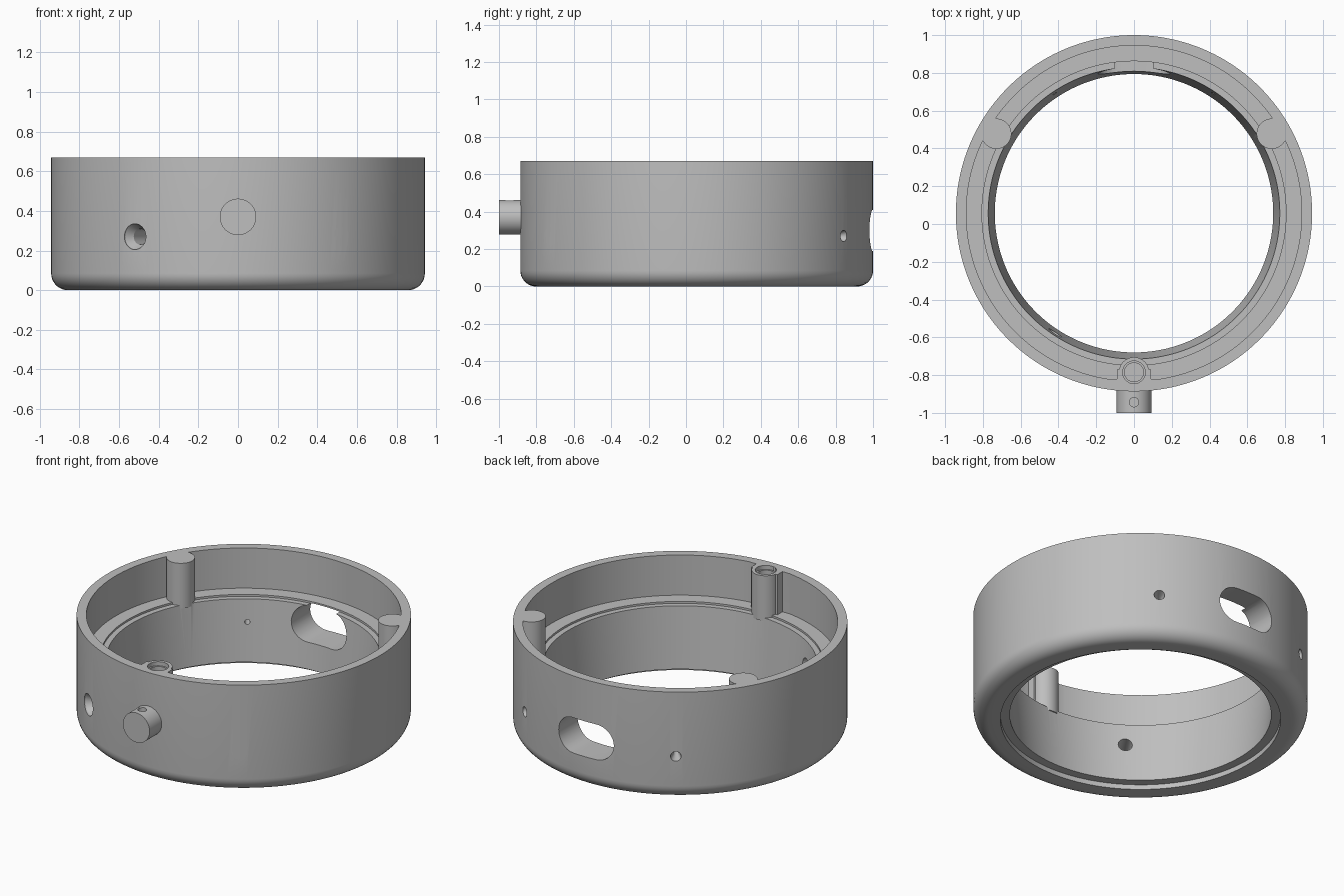
import bpy, bmesh, math
from mathutils import Matrix, Vector

if "Cube" in bpy.data.objects:
    bpy.data.objects.remove(bpy.data.objects["Cube"], do_unlink=True)

CY = 0.057      # ring centre in y
TOP = 0.67      # rim height
LEDGE = 0.42    # inner shelf height
R = 0.943       # outer radius

grey = bpy.data.materials.new("plain_grey")
grey.use_nodes = True
grey.diffuse_color = (0.52, 0.52, 0.52, 1)
grey.node_tree.nodes["Principled BSDF"].inputs["Base Color"].default_value = (0.52, 0.52, 0.52, 1)


def make(name, bm):
    bmesh.ops.recalc_face_normals(bm, faces=bm.faces)
    mesh = bpy.data.meshes.new(name)
    bm.to_mesh(mesh)
    bm.free()
    mesh.materials.append(grey)
    ob = bpy.data.objects.new(name, mesh)
    bpy.context.collection.objects.link(ob)
    return ob


def lathe(name, profile, matrix=None, steps=48, closed=False):
    """Spin (radius, height) points round z, then place the result."""
    bm = bmesh.new()
    verts = [bm.verts.new((r, 0, z)) for r, z in profile]
    edges = [bm.edges.new(p) for p in zip(verts, verts[1:])]
    if closed:
        edges.append(bm.edges.new((verts[-1], verts[0])))
    bmesh.ops.spin(bm, geom=verts + edges, cent=(0, 0, 0), axis=(0, 0, 1),
                   angle=math.tau, steps=steps, use_duplicate=False)
    bmesh.ops.remove_doubles(bm, verts=bm.verts, dist=0.0001)
    if matrix:
        bm.transform(matrix)
    return make(name, bm)


def rod(name, r, z0, z1, matrix, r_end=None):
    return lathe(name, [(0, z0), (r, z0), (r_end or r, z1), (0, z1)], matrix)


def box(name, lo, hi):
    bm = bmesh.new()
    bmesh.ops.create_cube(bm, size=1)
    lo, hi = Vector(lo), Vector(hi)
    bm.transform(Matrix.Translation((lo + hi) / 2) @ Matrix.Diagonal((*(hi - lo), 1)))
    return make(name, bm)


def combine(target, tool, operation):
    mod = target.modifiers.new(tool.name, "BOOLEAN")
    mod.operation, mod.solver, mod.object = operation, "EXACT", tool
    bpy.context.view_layer.objects.active = target
    bpy.ops.object.modifier_apply(modifier=mod.name)
    bpy.data.objects.remove(tool, do_unlink=True)


def radial(angle, z):
    """Frame whose z axis points out of the ring; angle is from the front towards +x."""
    return (Matrix.Translation((0, CY, z)) @ Matrix.Rotation(math.radians(angle), 4, "Z")
            @ Matrix.Rotation(math.pi / 2, 4, "X"))


# Ring body: rounded lower edge, bottom recess, tapered bore, stepped shelf
fillet = 0.085
arc = [math.radians(a) for a in range(0, 91, 10)]
profile = [(R - fillet + fillet * math.sin(a), fillet - fillet * math.cos(a)) for a in arc]
profile += [(R, TOP), (0.888, TOP), (0.888, LEDGE), (0.805, LEDGE), (0.805, LEDGE - 0.012),
            (0.772, LEDGE - 0.012), (0.737, 0.03), (0.79, 0.03), (0.79, 0)]
body = lathe("ring_body", profile, Matrix.Translation((0, CY, 0)), 160, True)

# Screw posts and the stepped block behind the front post
posts = [Matrix.Translation((0, CY, 0)) @ Matrix.Rotation(math.radians(a), 4, "Z")
         @ Matrix.Translation((0, -0.842, 0)) for a in (0, 120, 240)]
for m in posts:
    combine(body, rod("post", 0.08, LEDGE - 0.03, TOP, m), "UNION")
for half, y in ((0.14, -0.82), (0.09, -0.77)):
    combine(body, box("post_block", (-half, -0.85, LEDGE - 0.005), (half, y, TOP)), "UNION")
for m in posts:
    hole = lathe("post_hole", [(0, 0.4), (0.05, 0.4), (0.05, TOP - 0.025), (0.06, TOP - 0.025),
                               (0.06, TOP + 0.05), (0, TOP + 0.05)], m)
    combine(body, hole, "DIFFERENCE")

# Countersunk side holes: angle, bore radius, mouth radius
for angle, bore, mouth in ((-33.5, 0.04, 0.065), (33.5, 0.026, 0.05),
                           (146.5, 0.015, 0.03), (213.5, 0.015, 0.03)):
    hole = lathe("side_hole", [(0, 0.6), (bore, 0.6), (bore, R - 0.05), (mouth, R - 0.01),
                               (mouth, R + 0.1), (0, R + 0.1)], radial(angle, 0.27))
    combine(body, hole, "DIFFERENCE")

# Rounded slot through the back wall
bm = bmesh.new()
outline = []
for side in (1, -1):
    for i in range(17):
        a = math.pi * (i / 16 - 0.5)
        outline.append(bm.verts.new((side * (0.08 + 0.11 * math.cos(a)),
                                     side * 0.11 * math.sin(a), 0.6)))
face = bm.faces.new(outline)
grown = bmesh.ops.extrude_face_region(bm, geom=[face])["geom"]
bmesh.ops.translate(bm, vec=(0, 0, 0.5), verts=[v for v in grown if isinstance(v, bmesh.types.BMVert)])
bm.transform(radial(180, 0.30))
combine(body, make("back_slot", bm), "DIFFERENCE")

# Front stub with a small set-screw hole on top
stub = rod("front_stub", 0.092, 0.92, 1.057, radial(0, 0.37))
combine(stub, rod("stub_hole", 0.025, 0.37, 0.5, Matrix.Translation((0, -0.943, 0))), "DIFFERENCE")

# Smooth the round walls and keep the machined edges crisp
for ob in (body, stub):
    bpy.ops.object.select_all(action="DESELECT")
    ob.select_set(True)
    bpy.context.view_layer.objects.active = ob
    bpy.ops.object.shade_smooth_by_angle(angle=math.radians(30))
